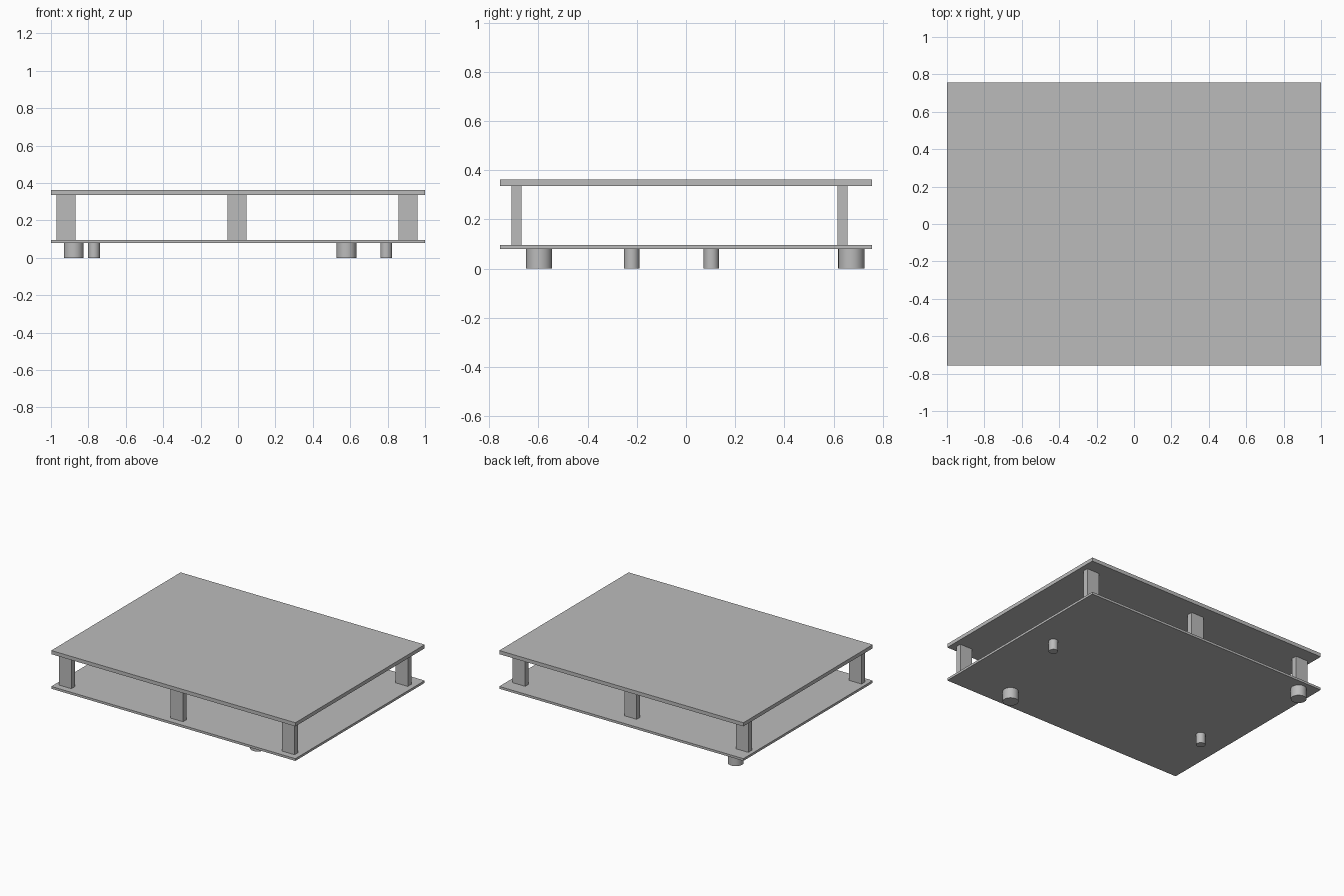
import bpy
import math

cube = bpy.data.objects.get("Cube")
if cube:
    bpy.data.objects.remove(cube, do_unlink=True)

# One plain grey for everything
grey = bpy.data.materials.new("plain_grey")
grey.use_nodes = True
colour = (0.5, 0.5, 0.5, 1.0)
grey.diffuse_color = colour
grey.node_tree.nodes["Principled BSDF"].inputs["Base Color"].default_value = colour

# Heights of the stacked layers
FOOT_TOP, SHELF_TOP, POST_TOP, TOP = 0.079, 0.096, 0.335, 0.362


def finish(name):
    obj = bpy.context.object
    obj.name = name
    obj.data.materials.append(grey)
    return obj


def box(name, x, y, width, depth, bottom, top):
    bpy.ops.mesh.primitive_cube_add(size=1, location=(x, y, (bottom + top) / 2))
    obj = finish(name)
    obj.scale = (width, depth, top - bottom)
    bpy.ops.object.transform_apply(location=False, rotation=False, scale=True)


def foot(name, x, y, radius):
    bpy.ops.mesh.primitive_cylinder_add(
        vertices=48, radius=radius, depth=FOOT_TOP, location=(x, y, FOOT_TOP / 2))
    finish(name)
    bpy.ops.object.shade_smooth_by_angle(angle=math.radians(30))


# Flat boards
box("lower_board", 0, 0, 2, 1.514, FOOT_TOP, SHELF_TOP)
box("upper_board", 0, 0, 2, 1.514, POST_TOP, TOP)

# Three posts along the front and three along the back
for row, y in (("front", -0.689), ("back", 0.636)):
    for side, x in (("right", -0.919), ("middle", -0.005), ("left", 0.909)):
        box(f"{row}_{side}_post", x, y, 0.102, 0.041, SHELF_TOP, POST_TOP)

# Two wide and two narrow round feet
foot("front_wide_foot", 0.58, -0.597, 0.053)
foot("back_wide_foot", -0.878, 0.672, 0.053)
foot("right_narrow_foot", -0.77, -0.221, 0.031)
foot("left_narrow_foot", 0.793, 0.103, 0.031)
